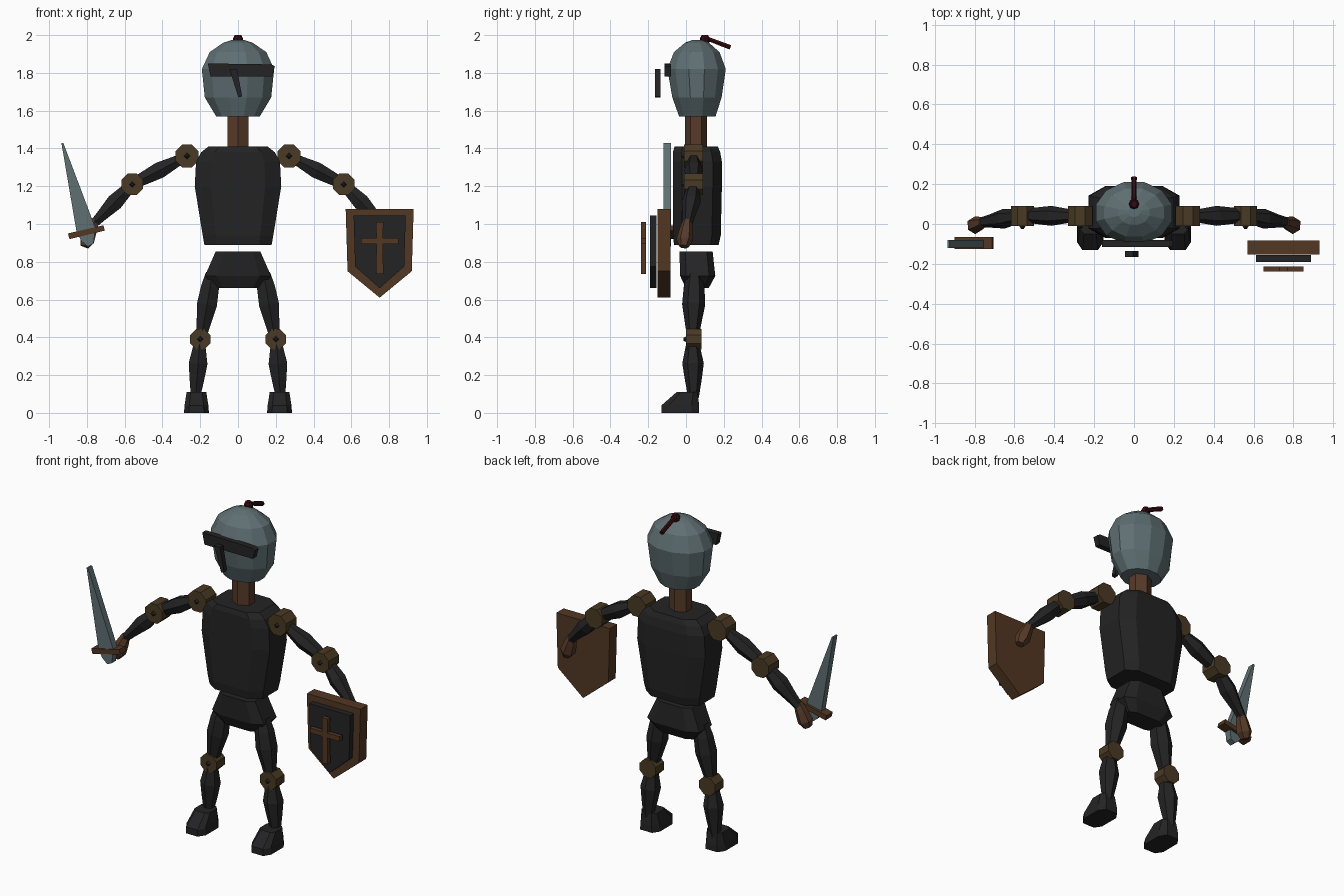
import bpy, bmesh, math
from mathutils import Vector

old = bpy.data.objects.get("Cube")
if old:
    bpy.data.objects.remove(old, do_unlink=True)


def material(name, r, g, b):
    m = bpy.data.materials.new(name)
    m.use_nodes = True
    m.diffuse_color = (r, g, b, 1)
    bsdf = m.node_tree.nodes["Principled BSDF"]
    bsdf.inputs["Base Color"].default_value = (r, g, b, 1)
    bsdf.inputs["Roughness"].default_value = 0.8
    return m


DARK = material("dark_armour", 0.017, 0.017, 0.018)
STEEL = material("steel", 0.115, 0.16, 0.17)
BRONZE = material("bronze_joint", 0.068, 0.042, 0.017)
LEATHER = material("leather", 0.095, 0.043, 0.022)
WOOD = material("wood", 0.085, 0.038, 0.017)
RED = material("dark_red", 0.035, 0.003, 0.005)


def skin(name, mat, rings):
    """Join equal rings of points into a closed flat-shaded solid."""
    bm = bmesh.new()
    loops = [[bm.verts.new(p) for p in ring] for ring in rings]
    n = len(loops[0])
    for a, b in zip(loops, loops[1:]):
        for i in range(n):
            j = (i + 1) % n
            bm.faces.new((a[i], a[j], b[j], b[i]))
    bm.faces.new(loops[0][::-1])
    bm.faces.new(loops[-1])
    bmesh.ops.recalc_face_normals(bm, faces=bm.faces)
    mesh = bpy.data.meshes.new(name)
    bm.to_mesh(mesh)
    bm.free()
    mesh.materials.append(mat)
    obj = bpy.data.objects.new(name, mesh)
    bpy.context.collection.objects.link(obj)
    return obj


def circle(sides, phase=0.5):
    steps = [math.tau * (i + phase) / sides for i in range(sides)]
    return [(math.cos(a), math.sin(a)) for a in steps]


def chamfered(k):
    """Unit square with cut corners."""
    return [(1, -k), (1, k), (k, 1), (-k, 1), (-1, k), (-1, -k), (-k, -1), (k, -1)]


def loft(name, mat, section, levels, x=0.0):
    """Stack a section upwards; levels are (z, half width, half depth, y)."""
    return skin(name, mat, [[(x + u * w, y + v * d, z) for u, v in section]
                            for z, w, d, y in levels])


def limb(name, mat, start, end, profile, sides=6):
    """Spindle between two points; profile is (fraction, radius)."""
    start, end = Vector(start), Vector(end)
    axis = (end - start).normalized()
    ref = Vector((0, 1, 0)) if abs(axis.y) < 0.9 else Vector((1, 0, 0))
    u = (ref - axis * ref.dot(axis)).normalized()
    v = axis.cross(u)
    return skin(name, mat, [[start.lerp(end, t) + (u * c + v * s) * r
                             for c, s in circle(sides, 0)] for t, r in profile])


def prism(name, mat, outline, front, back):
    """Extrude an x-z outline along y."""
    return skin(name, mat, [[(x, y, z) for x, z in outline] for y in (front, back)])


def joint(name, x, z, radius, y=0.04, depth=0.1):
    """Eight-sided disc with a pointed rivet on the front."""
    front = y - depth / 2
    prism(name, BRONZE, [(x + c * radius, z + s * radius) for c, s in circle(8)],
          front, y + depth / 2)
    limb(name + "_rivet", DARK, (x, front + 0.01, z), (x, front - 0.015, z),
         [(0, 0.022), (1, 0.007)], 4)


# Head, neck and plume
loft("helmet", STEEL, circle(12), [
    (1.57, 0.12, 0.10, 0.06), (1.67, 0.182, 0.135, 0.058), (1.82, 0.198, 0.16, 0.056),
    (1.91, 0.155, 0.125, 0.057), (1.96, 0.08, 0.065, 0.058), (1.975, 0.03, 0.025, 0.06)])
loft("neck", LEATHER, circle(6), [(1.39, 0.065, 0.058, 0.053), (1.59, 0.065, 0.058, 0.053)])
prism("visor", DARK, [(-0.16, 1.85), (0.175, 1.845), (0.195, 1.835),
                      (0.18, 1.78), (-0.145, 1.78)], -0.115, -0.08)
prism("nose_guard", DARK, [(-0.045, 1.82), (-0.005, 1.82), (0.022, 1.675), (0.002, 1.67)],
      -0.165, -0.135)
limb("plume_knob", RED, (0, 0.1, 1.96), (0, 0.1, 2.0),
     [(0, 0.025), (0.6, 0.026), (1, 0.017)], 8)
limb("plume", RED, (0, 0.09, 1.99), (0, 0.235, 1.935), [(0, 0.012), (1, 0.014)])

# Body
loft("torso", DARK, chamfered(0.63), [
    (0.89, 0.178, 0.118, 0.055), (0.94, 0.187, 0.127, 0.057), (1.2, 0.229, 0.13, 0.06),
    (1.33, 0.222, 0.13, 0.06), (1.38, 0.195, 0.125, 0.056), (1.41, 0.157, 0.115, 0.054)])
loft("pelvis", DARK, chamfered(0.65), [
    (0.66, 0.12, 0.06, 0.06), (0.725, 0.175, 0.093, 0.062), (0.855, 0.118, 0.088, 0.053)])

for side, s in (("left", 1), ("right", -1)):
    # Legs
    limb(side + "_thigh", DARK, (s * 0.135, 0.045, 0.74), (s * 0.2, 0.035, 0.37),
         [(0, 0.04), (0.2, 0.055), (0.45, 0.061), (0.85, 0.035), (1, 0.028)])
    limb(side + "_shin", DARK, (s * 0.2, 0.035, 0.41), (s * 0.225, 0.04, 0.08),
         [(0, 0.028), (0.12, 0.034), (0.45, 0.057), (0.7, 0.045), (1, 0.028)])
    joint(side + "_knee", s * 0.2, 0.39, 0.058, 0.042, 0.082)
    loft(side + "_foot", DARK, chamfered(0.6), [
        (0, 0.066, 0.1, -0.03), (0.04, 0.063, 0.1, -0.03), (0.11, 0.052, 0.055, 0.005)],
        s * 0.22)
    # Arms
    joint(side + "_shoulder", s * 0.27, 1.36, 0.066)
    limb(side + "_upper_arm", DARK, (s * 0.27, 0.04, 1.36), (s * 0.56, 0.042, 1.21),
         [(0, 0.03), (0.2, 0.035), (0.5, 0.05), (0.8, 0.04), (1, 0.03)])
    joint(side + "_elbow", s * 0.56, 1.21, 0.062)
    limb(side + "_forearm", DARK, (s * 0.56, 0.042, 1.21), (s * 0.765, 0.008, 1.0),
         [(0, 0.03), (0.2, 0.04), (0.45, 0.05), (0.8, 0.033), (1, 0.026)])
    limb(side + "_hand", LEATHER, (s * 0.758, 0.008, 1.02), (s * 0.812, -0.012, 0.88),
         [(0, 0.024), (0.35, 0.036), (0.75, 0.044), (1, 0.026)])

# Sword beside the right hand
prism("blade", STEEL, [(-0.935, 1.43), (-0.925, 1.43), (-0.755, 0.98), (-0.765, 0.895),
                       (-0.795, 0.88), (-0.83, 0.91), (-0.855, 0.96)], -0.12, -0.08)
prism("sword_guard", WOOD, [(-0.9, 0.95), (-0.892, 0.92), (-0.705, 0.965), (-0.712, 0.993)],
      -0.125, -0.065)


def shield_outline(half, top, shoulder, tip, taper):
    return [(0.75 - half, top), (0.75 + half, top), (0.75 + half - taper, shoulder),
            (0.75, tip), (0.75 - half + taper, shoulder)]


# Shield in front of the left hand
prism("shield_board", WOOD, shield_outline(0.18, 1.08, 0.75, 0.61, 0.01), -0.152, -0.082)
prism("shield_panel", DARK, shield_outline(0.138, 1.045, 0.775, 0.66, 0.008), -0.19, -0.156)
arm, long = 0.017, 0.1
prism("shield_cross", WOOD, [
    (0.75 - long, 0.925), (0.75 - arm, 0.925), (0.73, 1.01), (0.77, 1.01),
    (0.75 + arm, 0.925), (0.75 + long, 0.925), (0.75 + long, 0.895), (0.75 + arm, 0.895),
    (0.77, 0.735), (0.73, 0.735), (0.75 - arm, 0.895), (0.75 - long, 0.895)], -0.238, -0.212)
